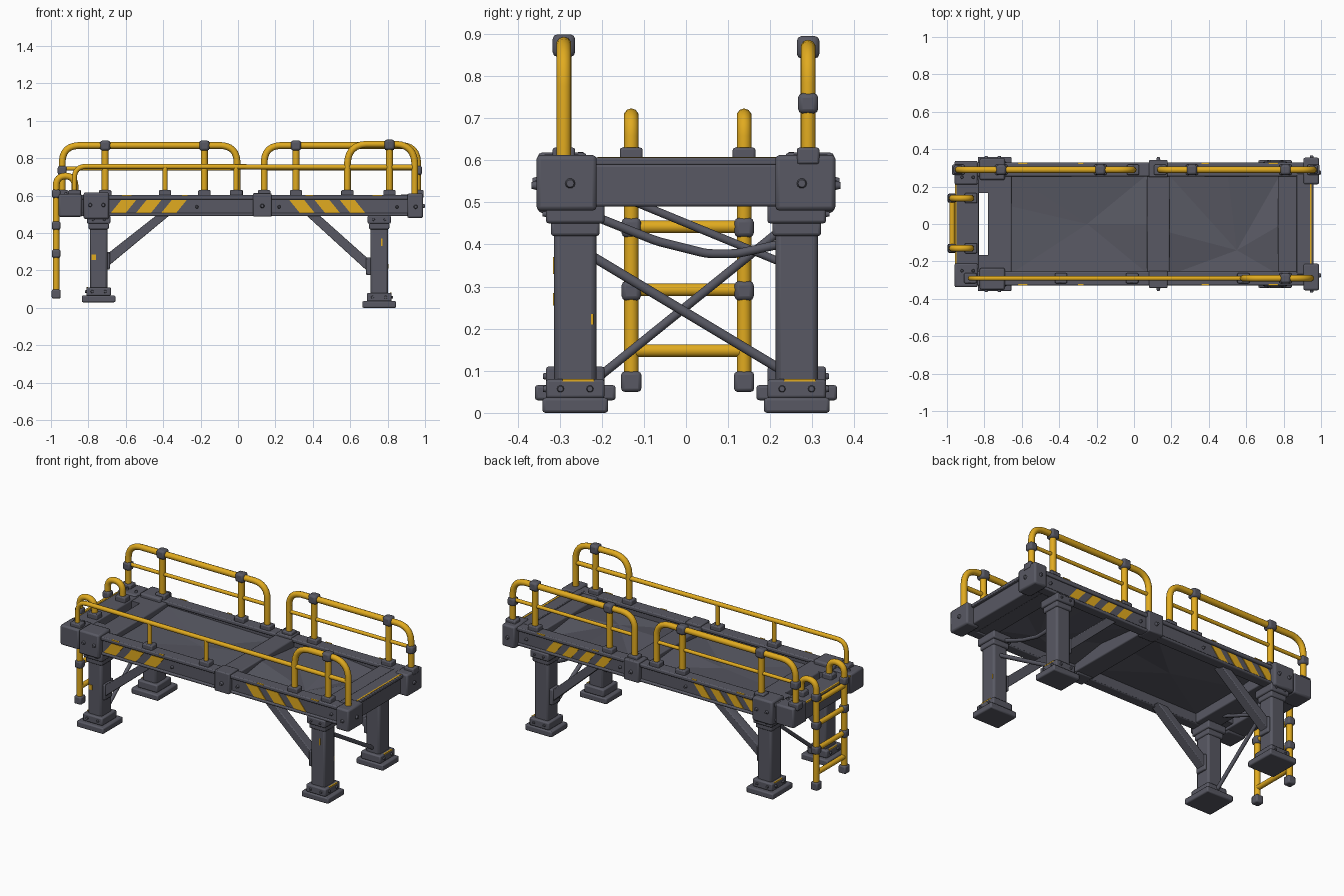
import bpy, bmesh, math
from mathutils import Vector, Matrix

cube = bpy.data.objects.get("Cube")
if cube:
    bpy.data.objects.remove(cube, do_unlink=True)


def material(name, rgb):
    m = bpy.data.materials.new(name)
    m.use_nodes = True
    m.diffuse_color = (*rgb, 1)
    m.node_tree.nodes["Principled BSDF"].inputs["Base Color"].default_value = (*rgb, 1)
    return m


STEEL = material("painted steel", (0.098, 0.099, 0.125))
YELLOW = material("safety yellow", (0.75, 0.405, 0.014))


def finish(ob, mat, bevel=0.0, smooth=False):
    ob.data.materials.clear()
    ob.data.materials.append(mat)
    bpy.ops.object.select_all(action='DESELECT')
    ob.select_set(True)
    bpy.context.view_layer.objects.active = ob
    if bevel:
        b = ob.modifiers.new("soft edges", 'BEVEL')
        b.width, b.segments = bevel, 2
    if smooth or bevel:
        bpy.ops.object.shade_smooth_by_angle(angle=math.radians(40))
    return ob


def from_bmesh(name, bm, mat, bevel=0.0, smooth=False):
    me = bpy.data.meshes.new(name)
    bm.normal_update()
    bm.to_mesh(me)
    bm.free()
    ob = bpy.data.objects.new(name, me)
    bpy.context.collection.objects.link(ob)
    return finish(ob, mat, bevel, smooth)


def box(name, x, y, z, mat=STEEL, bevel=0.006):
    """Box given by its extents along each axis."""
    bm = bmesh.new()
    bmesh.ops.create_cube(bm, size=1)
    for v in bm.verts:
        v.co = [(a + b) / 2 + c * (b - a) for (a, b), c in zip((x, y, z), v.co)]
    return from_bmesh(name, bm, mat, bevel)


def prism(name, outline, y0, y1, mat=STEEL, bevel=0.0):
    """Outline in x and z pushed from y0 to y1."""
    bm = bmesh.new()
    f = bm.faces.new([bm.verts.new((x, y0, z)) for x, z in outline])
    r = bmesh.ops.extrude_face_region(bm, geom=[f])
    bmesh.ops.translate(bm, vec=(0, y1 - y0, 0),
                        verts=[g for g in r["geom"] if isinstance(g, bmesh.types.BMVert)])
    bmesh.ops.recalc_face_normals(bm, faces=bm.faces[:])
    return from_bmesh(name, bm, mat, bevel)


def pipe(name, pts, r, mat=YELLOW, bend=0.07):
    """Round bar along points, with filleted corners."""
    pts = [Vector(p) for p in pts]
    path = [pts[0]]
    for a, p, b in zip(pts, pts[1:], pts[2:]):
        s, e = p + (a - p).normalized() * bend, p + (b - p).normalized() * bend
        for i in range(7):
            t = i / 6
            path.append(s * (1 - t) ** 2 + p * (2 * t * (1 - t)) * 0.9
                        + (s + e) * (t * (1 - t)) * 0.1 + e * t ** 2)
    path.append(pts[-1])
    cu = bpy.data.curves.new(name, 'CURVE')
    cu.dimensions, cu.bevel_depth, cu.bevel_resolution, cu.use_fill_caps = '3D', r, 3, True
    sp = cu.splines.new('POLY')
    sp.points.add(len(path) - 1)
    for q, p in zip(sp.points, path):
        q.co = (*p, 1)
    ob = bpy.data.objects.new(name, cu)
    bpy.context.collection.objects.link(ob)
    bpy.ops.object.select_all(action='DESELECT')
    ob.select_set(True)
    bpy.context.view_layer.objects.active = ob
    bpy.ops.object.convert(target='MESH')
    return finish(bpy.context.view_layer.objects.active, mat, 0, True)


def bolts(name, spots, axis, r=0.013):
    """Round bolt heads pointing along an axis."""
    bm = bmesh.new()
    for s in spots:
        rot = Vector((0, 0, 1)).rotation_difference(Vector(axis)).to_matrix().to_4x4()
        bmesh.ops.create_cone(bm, cap_ends=True, segments=10, radius1=r, radius2=r * 0.6,
                              depth=0.02, matrix=Matrix.Translation(s) @ rot)
    return from_bmesh(name, bm, STEEL, 0, True)


def collar(x, y, z, s=0.027, name="pipe_collar"):
    box(name, (x - s, x + s), (y - s, y + s), (z - s, z + s), STEEL, s * 0.45)


def rail_base(x, y):
    box("rail_base", (x - 0.033, x + 0.033), (y - 0.027, y + 0.027), (0.59, 0.63))


# Long side beams, as channels with flanges and hazard stripes
for side, label in ((-1, "front"), (1, "back")):
    def ys(a, b):
        return tuple(sorted((side * a, side * b)))
    box(label + "_beam_web", (-0.93, 0.93), ys(0.265, 0.315), (0.495, 0.60), STEEL, 0)
    box(label + "_beam_top", (-0.93, 0.93), ys(0.255, 0.328), (0.58, 0.603))
    box(label + "_beam_foot", (-0.93, 0.93), ys(0.265, 0.325), (0.49, 0.507))
    count, pitch, w = (3, 0.135, 0.08) if side < 0 else (4, 0.11, 0.06)
    for end in (-1, 1):
        for i in range(count):
            # Stripes on the two halves lean towards each other
            u = 0.275 + i * pitch
            pts = [(u, 0.576), (u + w, 0.576), (u + w + 0.055, 0.508), (u + 0.055, 0.508)]
            prism("hazard_stripe", [(end * px, pz) for px, pz in pts],
                  side * 0.314, side * 0.319, YELLOW)
    bolts("beam_bolts", [(px, side * 0.32, 0.54) for px in (-0.85, -0.22, 0.22, 0.85)], (0, side, 0), 0.01)
    # Joint plate in the middle and corner boxes
    box(label + "_joint_plate", (0.08, 0.18), ys(0.25, 0.342), (0.488, 0.613))
    bolts("joint_bolt", [(0.13, side * 0.347, 0.545)], (0, side, 0))
    box(label + "_right_end_box", (0.905, 0.99), ys(0.212, 0.355), (0.48, 0.612), STEEL, 0.01)
    bolts("end_box_bolt", [(0.99, side * 0.275, 0.545)], (1, 0, 0), 0.015)
    bolts("end_box_side_bolt", [(0.95, side * 0.357, 0.54)], (0, side, 0))
    box(label + "_ladder_end_box", (-0.96, -0.835), ys(0.21, 0.338), (0.487, 0.608), STEEL, 0.01)
    box(label + "_leg_head_box", (-0.825, -0.69), ys(0.235, 0.352), (0.475, 0.618), STEEL, 0.01)
    bolts("head_bolts", [(px, side * 0.354, 0.55) for px in (-0.79, -0.72)], (0, side, 0))
    bolts("top_bolts", [(px, side * 0.25, 0.61) for px in (-0.92, -0.86)], (0, 0, 1), 0.01)
    box("corner_gusset", (-0.84, -0.77), ys(0.165, 0.28), (0.51, 0.595), STEEL, 0)
    # Worn paint along the flange edge
    for x, n in ((-0.62, 0.05), (-0.3, 0.03), (0.36, 0.04), (0.72, 0.05)):
        box("flange_chip", (x, x + n), ys(0.322, 0.3295), (0.599, 0.6045), YELLOW, 0)

# Cross beams
box("ladder_end_beam", (-0.955, -0.83), (-0.24, 0.24), (0.495, 0.60))
box("leg_cross_beam", (-0.78, -0.655), (-0.27, 0.27), (0.495, 0.595))
box("middle_cross_beam", (0.07, 0.19), (-0.27, 0.27), (0.495, 0.597))
box("right_cross_beam", (0.77, 0.875), (-0.27, 0.27), (0.495, 0.597))
box("right_end_beam", (0.87, 0.945), (-0.27, 0.27), (0.49, 0.59))
box("right_end_lip", (0.87, 0.96), (-0.27, 0.27), (0.588, 0.606), STEEL, 0.004)
box("right_edge_paint", (0.94, 0.95), (-0.21, 0.22), (0.603, 0.6075), YELLOW, 0)
box("ladder_edge_paint", (-0.957, -0.948), (-0.21, 0.21), (0.595, 0.602), YELLOW, 0)


# Buckled deck sheets: a fan of flat triangles round one low point
def deck_sheet(name, rim, low):
    bm = bmesh.new()
    ring = [bm.verts.new(p) for p in rim]
    mid = bm.verts.new(low)
    for a, b in zip(ring, ring[1:] + ring[:1]):
        bm.faces.new((a, b, mid))
    ob = from_bmesh(name, bm, STEEL)
    s = ob.modifiers.new("sheet thickness", 'SOLIDIFY')
    s.thickness = 0.008


deck_sheet("left_deck_sheet",
           [(-0.68, -0.28, 0.56), (0.09, -0.28, 0.56), (0.09, 0.0, 0.585),
            (0.09, 0.28, 0.56), (-0.68, 0.28, 0.575), (-0.68, 0.1, 0.56)], (-0.25, 0.0, 0.54))
deck_sheet("right_deck_sheet",
           [(0.17, -0.28, 0.55), (0.79, -0.28, 0.55), (0.79, 0.0, 0.585), (0.79, 0.28, 0.55),
            (0.5, 0.28, 0.58), (0.17, 0.28, 0.55), (0.17, -0.04, 0.585)], (0.55, -0.14, 0.535))

# Legs with brackets, feet and slanted braces
for end, lx, low in ((-1, -0.745, 0.03), (1, 0.755, 0.0)):
    for side in (-1, 1):
        ly = side * 0.263

        def block(name, hx, hy, z0, z1, b=0.007):
            box(name, (lx - hx, lx + hx), (ly - hy, ly + hy), (z0, z1), STEEL, b)
        block("leg", 0.047, 0.05, low + 0.05, 0.49, 0.012)
        hy = 0.096 if end < 0 else 0.078
        block("foot_plate", 0.09, hy, low, low + 0.036)
        block("foot_block", 0.066, 0.07, low + 0.034, low + 0.08)
        block("leg_bracket", 0.062, 0.07, 0.45, 0.495)
        block("leg_bracket_neck", 0.054, 0.058, 0.42, 0.455)
        fz = low + 0.057
        bolts("foot_bolts", [(lx + d, ly + side * 0.067, fz) for d in (-0.035, 0.035)], (0, side, 0), 0.011)
        bolts("foot_end_bolts", [(lx + end * 0.064, ly + d, fz) for d in (-0.035, 0.035)], (end, 0, 0), 0.011)
        bolts("bracket_bolts", [(lx + d, ly + side * 0.068, 0.472) for d in (-0.03, 0.03)], (0, side, 0), 0.009)
        z = 0.21 if end < 0 else 0.18
        prism("slanted_brace", [(end * 0.71, z), (end * 0.71, z + 0.07), (end * 0.43, 0.5), (end * 0.36, 0.5)],
              ly - 0.03, ly + 0.03, STEEL, 0.005)
        box("brace_shoe", tuple(sorted((end * 0.685, end * 0.72))), (ly - 0.037, ly + 0.037),
            (z - 0.005, z + 0.09))
        # Worn paint on the foot edge
        box("foot_chip", tuple(sorted((lx + end * 0.058, lx + end * 0.066))), (ly - 0.03, ly + 0.045),
            (low + 0.075, low + 0.081), YELLOW, 0)

# Thin cross bars between the legs, one of them bent
pipe("right_cross_bar", [(0.75, -0.22, 0.37), (0.75, 0.23, 0.10)], 0.012, STEEL)
pipe("right_bent_bar", [(0.73, -0.2, 0.46), (0.725, -0.07, 0.408), (0.72, 0.05, 0.378), (0.72, 0.12, 0.378),
                        (0.73, 0.23, 0.402)], 0.011, STEEL, 0.015)
pipe("left_cross_bar", [(-0.75, -0.22, 0.075), (-0.75, 0.22, 0.43)], 0.011, STEEL)
pipe("left_upper_bar", [(-0.73, -0.12, 0.50), (-0.73, 0.22, 0.36)], 0.01, STEEL)

# Back rail: two tall loops with a thin middle bar
R = 0.018
for x0, x1, posts in ((-0.94, -0.005, (-0.71, -0.18)), (0.14, 0.96, (0.31, 0.81))):
    y = 0.29
    pipe("back_rail_loop", [(x0, y, 0.6), (x0, y, 0.868), (x1, y, 0.868), (x1, y, 0.6)], R, bend=0.085)
    pipe("back_middle_bar", [(x0, y, 0.745), (x1, y, 0.745)], 0.011)
    for x in posts:
        pipe("back_rail_post", [(x, y, 0.6), (x, y, 0.86)], 0.0185)
        collar(x, y, 0.868)
    for x in (x0, x1, *posts):
        rail_base(x, y)
    collar(x0 if x0 < 0 else x1, y, 0.735, 0.024)

# Front rail: one tall loop and a long low bar
y = -0.29
pipe("front_rail_loop", [(0.585, y, 0.6), (0.585, y, 0.875), (0.945, y, 0.875), (0.945, y, 0.6)], R, bend=0.1)
collar(0.81, y, 0.872)
pipe("front_long_bar", [(-0.875, y, 0.6), (-0.875, y, 0.757), (0.945, y, 0.752)], 0.0135, bend=0.06)
pipe("front_rail_post", [(0.81, y, 0.6), (0.81, y, 0.87)], 0.0185)
for x in (-0.39, -0.01):
    pipe("front_low_post", [(x, y, 0.59), (x, y, 0.755)], 0.0135)
for x in (-0.875, -0.39, -0.01, 0.585, 0.81):
    rail_base(x, y)

# Ladder with hooked tops
LX = -0.972
for y in (-0.13, 0.138):
    pipe("ladder_rail", [(LX, y, 0.07), (LX, y, 0.705), (-0.872, y, 0.705), (-0.872, y, 0.6)], 0.018, bend=0.048)
    rail_base(-0.872, y)
    box("ladder_foot", (LX - 0.024, LX + 0.024), (y - 0.024, y + 0.024), (0.05, 0.098), STEEL, 0.008)
    for z in (0.29, 0.44, 0.61):
        collar(LX, y, z, 0.023, "ladder_collar")
for z in (0.148, 0.292, 0.442, 0.58):
    pipe("ladder_rung", [(LX, -0.13, z), (LX, 0.138, z)], 0.0155)

# Worn paint patches on the front legs
box("front_left_leg_chip", (-0.782, -0.76), (-0.316, -0.311), (0.255, 0.285), YELLOW, 0)
box("front_right_leg_chip", (0.765, 0.772), (-0.316, -0.311), (0.33, 0.37), YELLOW, 0)
box("right_end_leg_chip", (0.8, 0.804), (-0.226, -0.22), (0.21, 0.235), YELLOW, 0)
